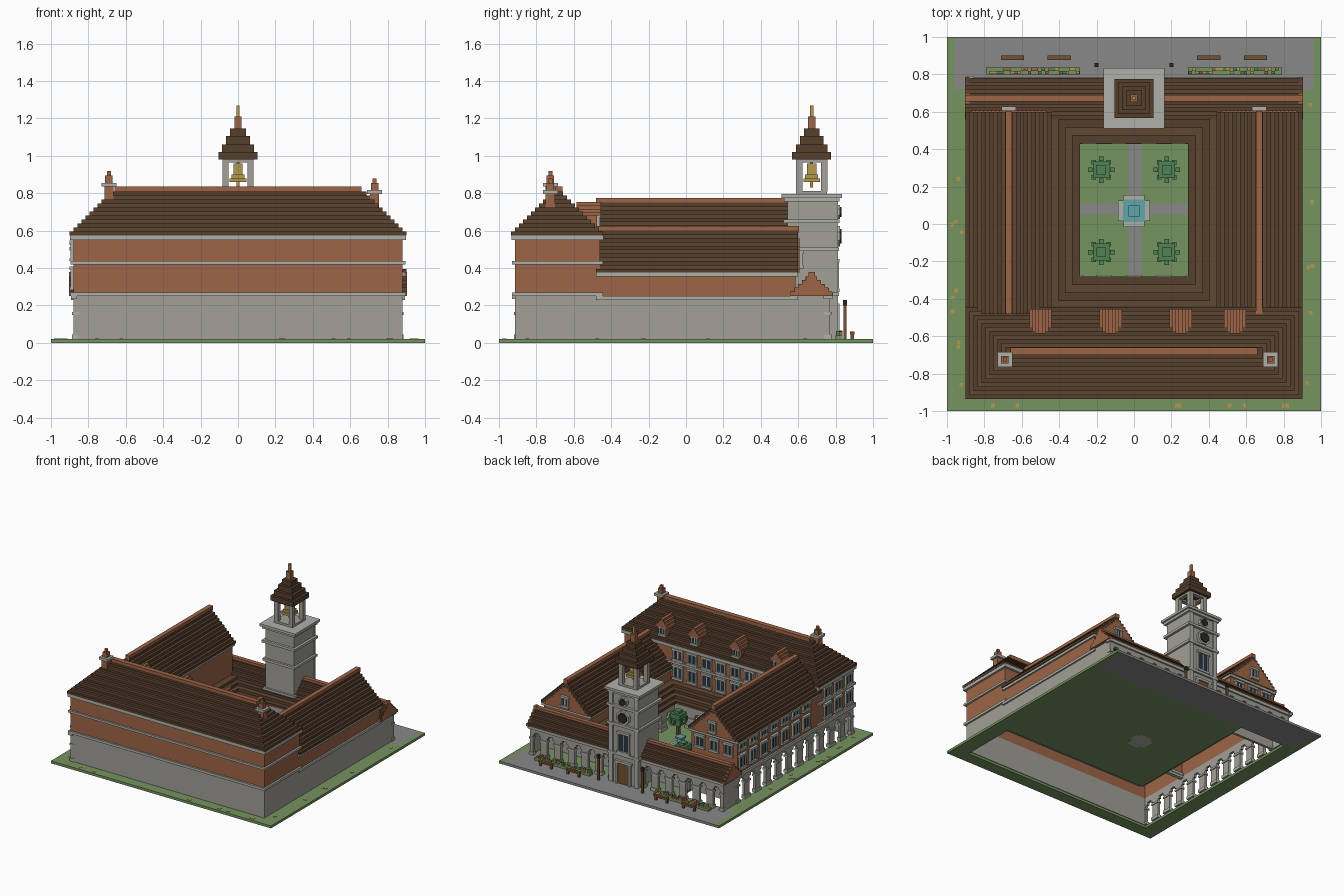
import bpy, bmesh, math, random
from mathutils import Matrix, Vector

if "Cube" in bpy.data.objects:
    bpy.data.objects.remove(bpy.data.objects["Cube"])
random.seed(4)

COL = dict(stone=(.60, .59, .55), pale=(.66, .66, .63), brick=(.58, .36, .25), roof=(.30, .22, .16),
           roof2=(.34, .25, .18), grass=(.42, .54, .34), leaf=(.28, .48, .30), paving=(.50, .50, .50),
           glass=(.14, .19, .26), water=(.35, .62, .64), gold=(.68, .56, .28), dark=(.16, .14, .13),
           wood=(.42, .29, .18))
parts = {}


def part(name, mat):
    if name not in parts:
        parts[name] = (bmesh.new(), mat)
    return parts[name][0]


def box(name, mat, x0, x1, y0, y1, z0, z1):
    m = Matrix.Translation(((x0 + x1) / 2, (y0 + y1) / 2, (z0 + z1) / 2)) @ \
        Matrix.Diagonal((abs(x1 - x0), abs(y1 - y0), abs(z1 - z0), 1))
    bmesh.ops.create_cube(part(name, mat), size=1, matrix=m)


def cbox(name, mat, x, y, h, z0, z1):
    box(name, mat, x - h, x + h, y - h, y + h, z0, z1)


def abox(name, mat, ax, a0, a1, d0, d1, z0, z1):
    """Box running along axis ax, with its depth on the other axis."""
    if ax == 'x':
        box(name, mat, a0, a1, d0, d1, z0, z1)
    else:
        box(name, mat, d0, d1, a0, a1, z0, z1)


def frame(name, mat, o, i, z0, z1):
    """Rectangular ring between outer and inner bounds (x0,x1,y0,y1)."""
    box(name, mat, o[0], i[0], o[2], o[3], z0, z1)
    box(name, mat, i[1], o[1], o[2], o[3], z0, z1)
    box(name, mat, i[0], i[1], o[2], i[2], z0, z1)
    box(name, mat, i[0], i[1], i[3], o[3], z0, z1)


def walls(name, mat, o, z0, z1, t=.02):
    frame(name, mat, o, (o[0] + t, o[1] - t, o[2] + t, o[3] - t), z0, z1)


def stepped(name, x0, x1, y0, y1, z, n, dx, dy, h, mat=None):
    """Roof of stacked courses."""
    for i in range(n):
        m = mat or ('roof', 'roof2')[i % 2]
        box(name + ('' if mat else '_' + m), m, x0 + dx * i, x1 - dx * i,
            y0 + dy * i, y1 - dy * i, z + h * i, z + h * (i + 1))


def arcade(name, ax, a0, a1, d0, d1, n, top):
    """Row of stepped arches between piers."""
    b = (a1 - a0) / n
    p = b * .24
    abox(name, 'stone', ax, a0, a1, d0, d1, top - .045, top)
    for i in range(n + 1):
        c = a0 + b * i
        l, r = max(a0, c - p), min(a1, c + p)
        abox(name, 'stone', ax, l, r, d0, d1, .02, top - .045)
        abox(name, 'stone', ax, max(a0, l - .014), min(a1, r + .014), d0, d1, top - .066, top - .045)
        abox(name + '_plinths', 'pale', ax, l - .005, r + .005, d0 - .007, d1 + .007, .02, .045)
        abox(name + '_capitals', 'pale', ax, l - .005, r + .005, d0 - .007, d1 + .007, top - .1, top - .085)


def window(ax, c, d, s, z0, z1, w=.035):
    """Glazed window with stone surround, on face d looking along sign s."""
    abox('window_glass', 'glass', ax, c - w, c + w, d, d + s * .006, z0, z1)
    for k in (-1, 1):
        abox('window_frames', 'pale', ax, c + k * w, c + k * (w + .013), d, d + s * .015, z0, z1)
    abox('window_frames', 'pale', ax, c - w - .018, c + w + .018, d, d + s * .02, z0 - .018, z0)
    abox('window_frames', 'pale', ax, c - w - .018, c + w + .018, d, d + s * .02, z1, z1 + .018)
    abox('window_frames', 'pale', ax, c - .005, c + .005, d, d + s * .01, z0, z1)


# ground, open beneath the hollow main block and left wing
for r in ((-1, 1, -1, -.9), (-1, -.87, -.9, .72), (-.45, 1, -.44, .72), (.87, 1, -.9, -.44),
          (-1, -.96, .72, 1), (.96, 1, .72, 1)):
    box('lawn', 'grass', *r, 0, .02)
box('plaza', 'paving', -.96, .96, .72, 1, 0, .02)
box('garden_paths', 'paving', -.03, .04, -.28, .43, .015, .023)
box('garden_paths', 'paving', -.29, .29, .05, .11, .015, .023)
for i in range(24):
    s = random.choice((-1, 1))
    x, y = random.choice(((s * random.uniform(.92, .98), random.uniform(-.95, .7)),
                          (random.uniform(-.9, .9), -.97)))
    cbox('lawn_flowers', 'gold', x, y, .01, .018, .023)

# main block
M = (-.88, .88, -.915, -.46)
box('main_stone_walls', 'stone', -.88, .88, -.915, -.895, .02, .25)
box('main_stone_walls', 'stone', -.46, .88, -.48, -.46, .02, .25)
box('main_stone_walls', 'stone', .86, .88, -.915, -.46, .02, .25)
walls('main_brick_walls', 'brick', M, .25, .56)
for z0, z1, e in ((.25, .27, .015), (.42, .437, .015), (.55, .575, .018)):
    walls('main_belts', 'pale', (-.88 - e, .88 + e, -.915 - e, -.46 + e), z0, z1, .03)
stepped('main_roof', -.9, .9, -.935, -.445, .575, 11, .0213, .0213, .0212)
box('main_ridge', 'brick', -.66, .66, -.70, -.66, .79, .835)

# chimneys
for x, z in ((-.69, .84), (.73, .80)):
    cbox('chimney_stacks', 'brick', x, -.725, .025, z - .12, z)
    cbox('chimney_caps', 'pale', x, -.725, .04, z - .005, z + .016)
    cbox('chimney_pots', 'brick', x, -.725, .02, z + .016, z + .055)
    cbox('chimney_pots', 'brick', x, -.725, .01, z + .055, z + .08)

# dormers facing the courtyard
for x in (-.5, -.125, .25, .54):
    box('dormer_walls', 'brick', x - .045, x + .045, -.58, -.475, .6, .68)
    stepped('dormer_roofs', x - .06, x + .06, -.585, -.455, .68, 4, .016, 0, .018, 'brick')
    window('x', x, -.475, 1, .625, .672, .018)

# wings: the left one is taller
for side, s, ev in (('left', -1, .525), ('right', 1, .375)):
    a, b = sorted((s * .88, s * .46))
    if s > 0:
        walls(side + '_wing_stone', 'stone', (a, b, -.48, .6), .02, .25)
    else:
        box(side + '_wing_stone', 'stone', -.48, -.46, -.46, .6, .02, .25)
        box(side + '_wing_stone', 'stone', -.88, -.46, .58, .6, .02, .25)
    walls(side + '_wing_brick', 'brick', (a, b, -.48, .585), .25, ev)
    walls(side + '_wing_belts', 'pale', (a - .013, b + .013, -.48, .598), .23, .25, .03)
    walls(side + '_wing_belts', 'pale', (a - .013, b + .013, -.48, .598), ev - .02, ev, .03)
    a, b = sorted((s * .9, s * .44))
    stepped(side + '_wing_roof', a, b, -.48, .6, ev, 11, .021, 0, .0205)
    stepped(side + '_wing_gable', a + .03, b - .03, .55, .607, ev, 9, .021, 0, .0205, 'brick')
    box(side + '_wing_ridge', 'brick', s * .67 - .018, s * .67 + .018, -.48, .605, ev + .215, ev + .25)
    # round-ish gable light
    window('x', s * .67, .607, 1, ev + .04, ev + .1, .02)
    for dx in (-.13, 0, .13):
        if s < 0:
            window('x', s * .67 + dx, .585, 1, .4, .475, .028)

# left street front: arches below, windows above
arcade('left_street_arches', 'y', -.915, .6, -.88, -.86, 11, .25)
box('left_belt', 'pale', -.893, -.86, -.93, .79, .235, .255)
for i in range(11):
    y = -.915 + 1.515 / 11 * (i + .5)
    if abs(y + .46) > .05:
        window('y', y, -.88, -1, .3, .39, .03)
        window('y', y, -.88, -1, .455, .495 if y > -.46 else .53, .03)

# main block courtyard windows
for i in range(7):
    x = -.39 + .13 * i
    window('x', x, -.46, 1, .31, .395, .03)
    window('x', x, -.46, 1, .46, .53, .03)

# back arcade with gabled roof
for s in (-1, 1):
    a, b = sorted((s * .88, s * .13))
    arcade('back_arcade', 'x', a, b, .745, .77, 6, .25)
    e0, e1 = sorted((s * .88, s * .86))
    box('back_arcade_ends', 'stone', e0, e1, .6, .76, .02, .25)
    box('back_arcade_ends', 'stone', *sorted((s * .46, s * .1)), .6, .615, .02, .25)
    g0, g1 = sorted((s * .903, s * .88))
    stepped('back_arcade_gables', g0, g1, .56, .785, .25, 5, 0, .021, .021, 'brick')
    box('back_arcade_gables', 'brick', g0, g1, .655, .69, .355, .38)
box('back_arcade_belt', 'pale', -.893, .893, .735, .783, .235, .255)
stepped('back_arcade_roof', -.9, .9, .56, .78, .255, 5, 0, .02, .02)
box('back_arcade_ridge', 'brick', -.89, .89, .655, .69, .34, .375)

# cloister around the garden
for y in (-.30, .435):
    arcade('cloister_arches', 'x', -.32, .32, y, y + .02, 4, .19)
for x in (-.32, .3):
    arcade('cloister_arches', 'y', -.29, .45, x, x + .02, 5, .19)
for i in range(4):
    m = ('roof', 'roof2')[i % 2]
    k = .29 + .0375 * i
    frame('cloister_' + m, m, (-.46, .46, -.46, .6), (-k, k, -.28 - .043 * i, .43 + .043 * i),
          .19 + .021 * i, .211 + .021 * i)

# clock tower
T = .672
cbox('tower_body', 'stone', 0, T, .13, .02, .77)
for z, h in ((.25, .145), (.49, .147), (.64, .15), (.755, .148), (.775, .162)):
    cbox('tower_belts', 'pale', 0, T, h, z, z + .02)
F = T + .13
for x in (-.115, .115):
    box('tower_quoins', 'pale', x - .018, x + .018, F, F + .012, .02, .755)
window('x', 0, F, 1, .29, .43, .04)
box('tower_door', 'wood', -.05, .05, F, F + .008, .02, .19)
frame_z = ((-.068, -.05, .02, .19), (.05, .068, .02, .19), (-.075, .075, .19, .21))
for x0, x1, z0, z1 in frame_z:
    box('tower_door_frame', 'pale', x0, x1, F, F + .02, z0, z1)
for z, r in ((.57, .06), (.7, .04)):
    for name, mat, k, d in (('tower_medallions', 'pale', 1, .03), ('tower_dials', 'dark', .72, .04)):
        bmesh.ops.create_cone(part(name, mat), cap_ends=True, segments=8, radius1=r * k, radius2=r * k, depth=d,
                              matrix=Matrix.Translation((0, F + d / 4, z)) @ Matrix.Rotation(math.pi / 2, 4, 'X')
                              @ Matrix.Rotation(math.pi / 8, 4, 'Z'))
# belfry, bell and spire
cbox('belfry_floor', 'stone', 0, T, .083, .79, .812)
for x in (-1, 1):
    for y in (-1, 1):
        cbox('belfry_posts', 'stone', x * .067, T + y * .067, .017, .81, .985)
frame('belfry_head', 'stone', (-.084, .084, T - .084, T + .084), (-.05, .05, T - .05, T + .05), .965, .985)
for h, z0, z1 in ((.045, .86, .88), (.035, .88, .9), (.025, .9, .96), (.008, .83, .99)):
    cbox('bell', 'gold', 0, T, h, z0, z1)
for i, (h, z0, z1) in enumerate(((.104, .98, 1.02), (.085, 1.02, 1.06), (.063, 1.06, 1.105), (.042, 1.105, 1.145))):
    cbox('spire_roof', 'roof', 0, T, h, z0, z1)
cbox('spire_tip', 'brick', 0, T, .02, 1.145, 1.21)
cbox('spire_finial', 'gold', 0, T, .009, 1.21, 1.27)

# fountain
for a, b in ((.085, .055), (.055, .085)):
    box('fountain_basin', 'pale', -a, a, .07 - b, .07 + b, .0, .06)
cbox('fountain_water', 'water', 0, .07, .06, .06, .066)
cbox('fountain_column', 'pale', 0, .07, .02, .06, .12)
cbox('fountain_jet', 'water', 0, .07, .03, .12, .135)

# garden trees
for x in (-.175, .175):
    for y in (-.15, .29):
        cbox('tree_trunks', 'wood', x, y, .011, .02, .13)
        for h, z0, z1 in ((.045, .11, .2), (.025, .2, .22)):
            cbox('tree_crowns', 'leaf', x, y, h, z0, z1)
        for k in range(8):
            a = k * math.pi / 4
            cbox('tree_crowns', 'leaf', x + .058 * math.cos(a), y + .058 * math.sin(a), .012, .13, .165)

# plaza planters, benches and lamp posts
for s in (-1, 1):
    box('planters', 'grass', *sorted((s * .29, s * .79)), .80, .838, .02, .04)
    for i in range(26):
        m = random.choice(('leaf', 'gold', 'brick'))
        cbox('planter_' + m, m, s * (.3 + .0185 * i), random.choice((.81, .828)), .009, .04, random.uniform(.05, .068))
    for x in (.40, .65):
        box('bench_seats', 'wood', s * x - .062, s * x + .062, .878, .9, .045, .062)
        for k in (-.05, .05):
            cbox('bench_legs', 'wood', s * x + k, .889, .009, .02, .045)
    cbox('lamp_posts', 'wood', s * .2, .85, .008, .02, .2)
    cbox('lamp_heads', 'dark', s * .2, .85, .011, .2, .23)

# turn the collected parts into objects
mats = {}
for k, c in COL.items():
    mats[k] = bpy.data.materials.new(k)
    mats[k].diffuse_color = (*[v ** 2.0 for v in c], 1)
for name, (bm, m) in parts.items():
    me = bpy.data.meshes.new(name)
    bm.to_mesh(me)
    bm.free()
    me.materials.append(mats[m])
    bpy.context.collection.objects.link(bpy.data.objects.new(name, me))

for m in bpy.data.materials:
    if m.users and not m.is_grease_pencil:
        m.use_nodes = True
        m.node_tree.nodes["Principled BSDF"].inputs["Base Color"].default_value = m.diffuse_color
